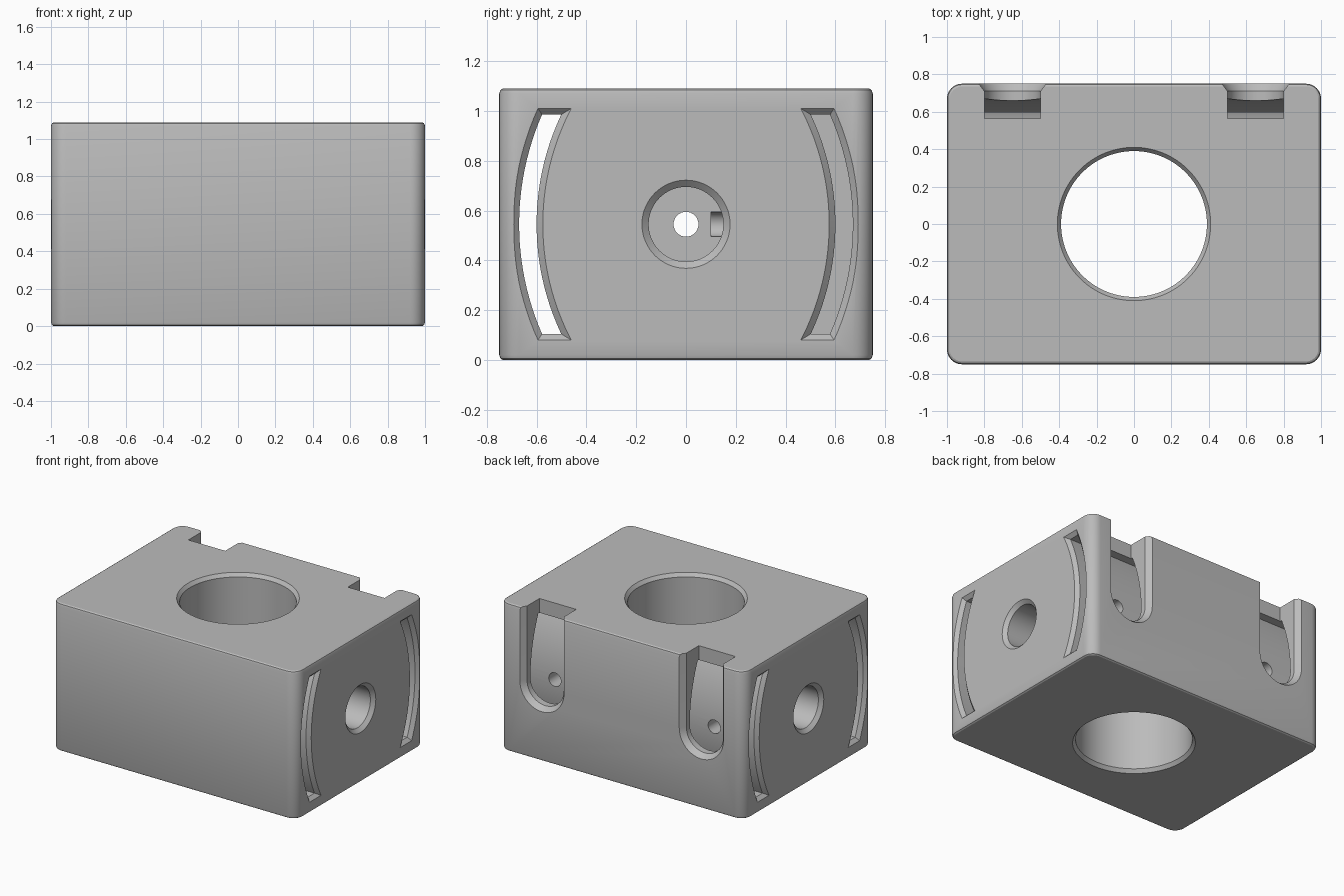
import bpy, bmesh, math
from mathutils import Vector

cube = bpy.data.objects.get("Cube")
if cube:
    bpy.data.objects.remove(cube)

HX, HY, H = 1.0, 0.75, 1.09     # half width, half depth, height
ZC = H / 2                      # height of all the side features
ARC_Y = -0.43                   # centre of the slot arcs

grey = bpy.data.materials.new("plain_grey")
grey.use_nodes = True
grey.diffuse_color = (0.5, 0.5, 0.5, 1)
grey.node_tree.nodes["Principled BSDF"].inputs["Base Color"].default_value = (0.5, 0.5, 0.5, 1)


def loft(name, rings):
    """Closed solid skinned through rings of equal point count."""
    bm = bmesh.new()
    loops = [[bm.verts.new(p) for p in ring] for ring in rings]
    n = len(loops[0])
    for a, b in zip(loops, loops[1:]):
        for i in range(n):
            j = (i + 1) % n
            bm.faces.new((a[i], a[j], b[j], b[i]))
    bm.faces.new(loops[0][::-1])
    bm.faces.new(loops[-1])
    bmesh.ops.recalc_face_normals(bm, faces=bm.faces)
    mesh = bpy.data.meshes.new(name)
    bm.to_mesh(mesh)
    bm.free()
    mesh.materials.append(grey)
    ob = bpy.data.objects.new(name, mesh)
    bpy.context.collection.objects.link(ob)
    return ob


def cut(target, cutter):
    """Subtract the cutter from the target and discard it."""
    cutter.hide_render = True
    mod = target.modifiers.new("cut", 'BOOLEAN')
    mod.operation, mod.solver, mod.object = 'DIFFERENCE', 'EXACT', cutter
    bpy.context.view_layer.objects.active = target
    bpy.ops.object.modifier_apply(modifier=mod.name)
    bpy.data.objects.remove(cutter)


def lathe(name, axis, centre, stations, n=64):
    """Round solid along an axis; stations are (position, radius)."""
    k = "xyz".index(axis)
    rings = []
    for pos, r in stations:
        ring = []
        for i in range(n):
            t = math.tau * i / n
            p = Vector(centre)
            p[k] = pos
            p[(k + 1) % 3] += r * math.cos(t)
            p[(k + 2) % 3] += r * math.sin(t)
            ring.append(p)
        rings.append(ring)
    return loft(name, rings)


def block_ring(z, inset, r=0.08, n=8):
    """Rounded rectangle outline."""
    ring = []
    for q, (sx, sy) in enumerate(((1, 1), (-1, 1), (-1, -1), (1, -1))):
        for i in range(n + 1):
            t = math.pi / 2 * (q + i / n)
            ring.append((sx * (HX - r) + (r - inset) * math.cos(t),
                         sy * (HY - r) + (r - inset) * math.sin(t), z))
    return ring


def slot_ring(x, side, grow, n=24):
    """Bowed slot outline in the side plane, widened by grow."""
    half = 0.44 + grow

    def arc(r):
        zs = [half * (2 * i / n - 1) for i in range(n + 1)]
        return [(x, side * (ARC_Y + math.sqrt(r * r - z * z)), ZC + z) for z in zs]
    return arc(1.03 - grow) + arc(1.1 + grow)[::-1]


def pocket_ring(x, y, r, n=24):
    """U outline open at the top."""
    arc = [(x + r * math.cos(t), y, ZC + r * math.sin(t))
           for t in (math.pi * (1 + i / n) for i in range(n + 1))]
    return [(x - r, y, H + 0.1)] + arc + [(x + r, y, H + 0.1)]


# Main block with softened top and bottom rims
rim = ((0, 0.015), (0.006, 0.005), (0.02, 0))
body = loft("holder_block", [block_ring(z, d) for z, d in rim]
            + [block_ring(H - z, d) for z, d in reversed(rim)])

# Central vertical bore, chamfered at both ends
cut(body, lathe("bore_cutter", 'z', (0, 0, 0),
                [(-0.1, 0.41), (0, 0.41), (0.025, 0.39),
                 (H - 0.025, 0.39), (H, 0.41), (H + 0.1, 0.41)], 96))

# Front slot running through the whole width
cut(body, loft("front_slot_cutter",
               [slot_ring(x, -1, g) for x, g in
                ((-1.1, 0.025), (-1, 0.025), (-0.975, 0), (0.975, 0), (1, 0.025), (1.1, 0.025))]))

# Narrow cross hole through both sides
cut(body, lathe("cross_hole_cutter", 'x', (0, 0, ZC), [(-1.1, 0.05), (1.1, 0.05)], 32))

for s in (-1, 1):
    # Side counterbore
    cut(body, lathe("side_hole_cutter", 'x', (0, 0, ZC),
                    [(s * 1.1, 0.177), (s, 0.177), (s * 0.975, 0.15), (s * 0.65, 0.15)]))
    # Back pocket with a barrel-shaped floor
    px = s * 0.65
    pocket = loft("pocket_cutter", [pocket_ring(px, y, r) for y, r in
                                    ((0.85, 0.18), (HY, 0.18), (0.71, 0.15), (0.565, 0.15))])
    cut(pocket, lathe("pocket_floor", 'x', (0, ARC_Y, ZC),
                      [(px - 0.4, 1.04), (px + 0.4, 1.04)], 256))
    cut(body, pocket)
    # Back slot from the side, passing behind the pocket
    cut(body, loft("back_slot_cutter",
                   [slot_ring(s * x, 1, g) for x, g in
                    ((1.1, 0.025), (1, 0.025), (0.975, 0), (0.4, 0))]))
    # Small screw hole in the pocket floor
    cut(body, lathe("screw_hole_cutter", 'y', (px, 0, ZC), [(0.1, 0.05), (0.63, 0.05)], 32))

# Smooth curves, crisp edges
bpy.ops.object.select_all(action='DESELECT')
body.select_set(True)
bpy.context.view_layer.objects.active = body
bpy.ops.object.shade_smooth_by_angle(angle=math.radians(20))
